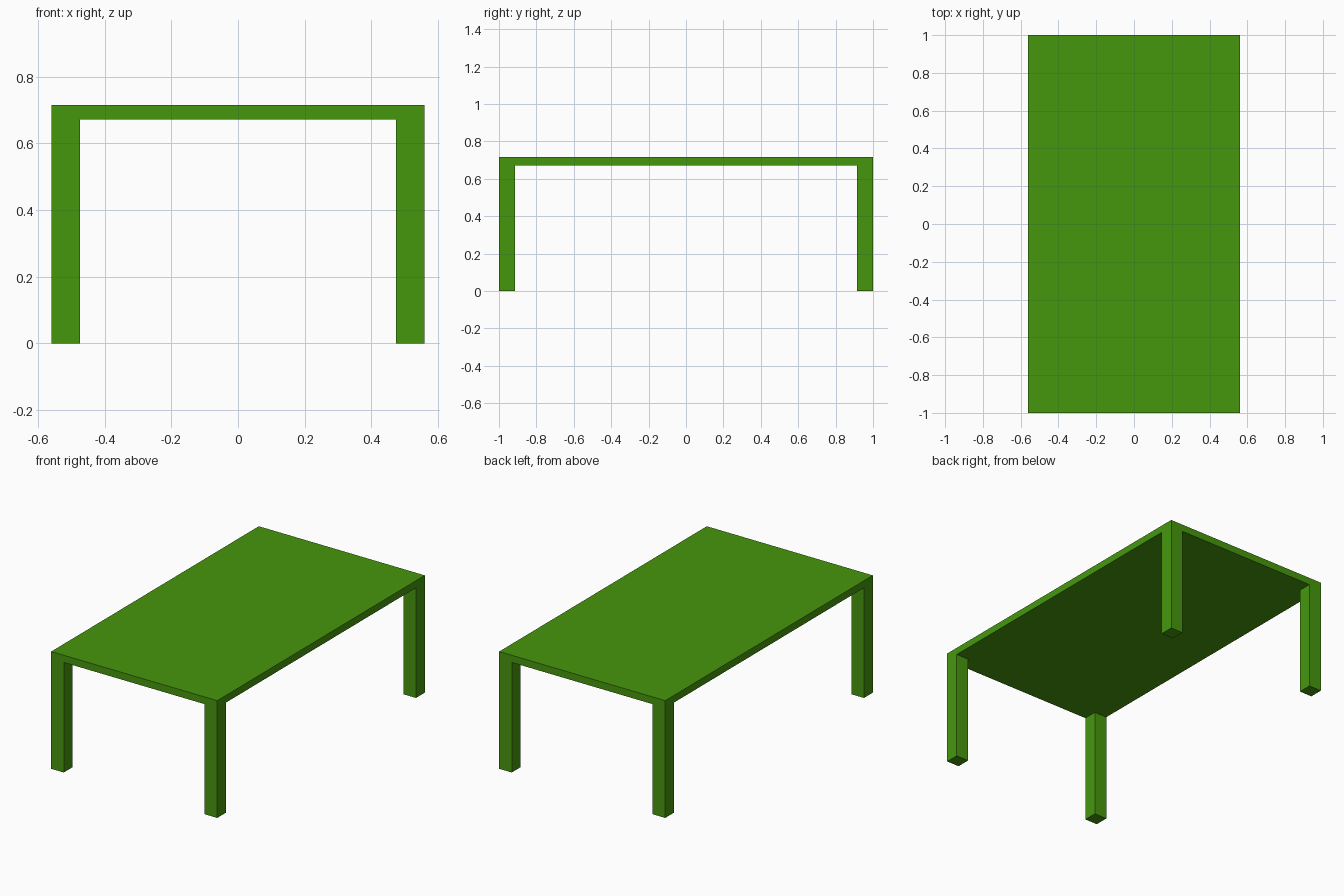
import bpy

if "Cube" in bpy.data.objects:
    bpy.data.objects.remove(bpy.data.objects["Cube"])

WIDTH, LENGTH, HEIGHT = 1.12, 2.0, 0.715
THICK, LEG = 0.044, 0.085

green = bpy.data.materials.new("green_paint")
green.diffuse_color = (0.061, 0.31, 0.004, 1)
green.use_nodes = True
green.node_tree.nodes["Principled BSDF"].inputs["Base Color"].default_value = green.diffuse_color


def box(name, center, size):
    bpy.ops.mesh.primitive_cube_add(size=1, location=center)
    obj = bpy.context.object
    obj.name = name
    obj.scale = size
    bpy.ops.object.transform_apply(location=False, rotation=False, scale=True)
    obj.data.materials.append(green)
    return obj


# Table top slab
box("table_top", (0, 0, HEIGHT - THICK / 2), (WIDTH, LENGTH, THICK))

# Four square legs, flush with the corners
leg_height = HEIGHT - THICK
for y_name, sy in (("front", -1), ("back", 1)):
    for x_name, sx in (("left", -1), ("right", 1)):
        box(f"{y_name}_{x_name}_leg",
            (sx * (WIDTH - LEG) / 2, sy * (LENGTH - LEG) / 2, leg_height / 2),
            (LEG, LEG, leg_height))
